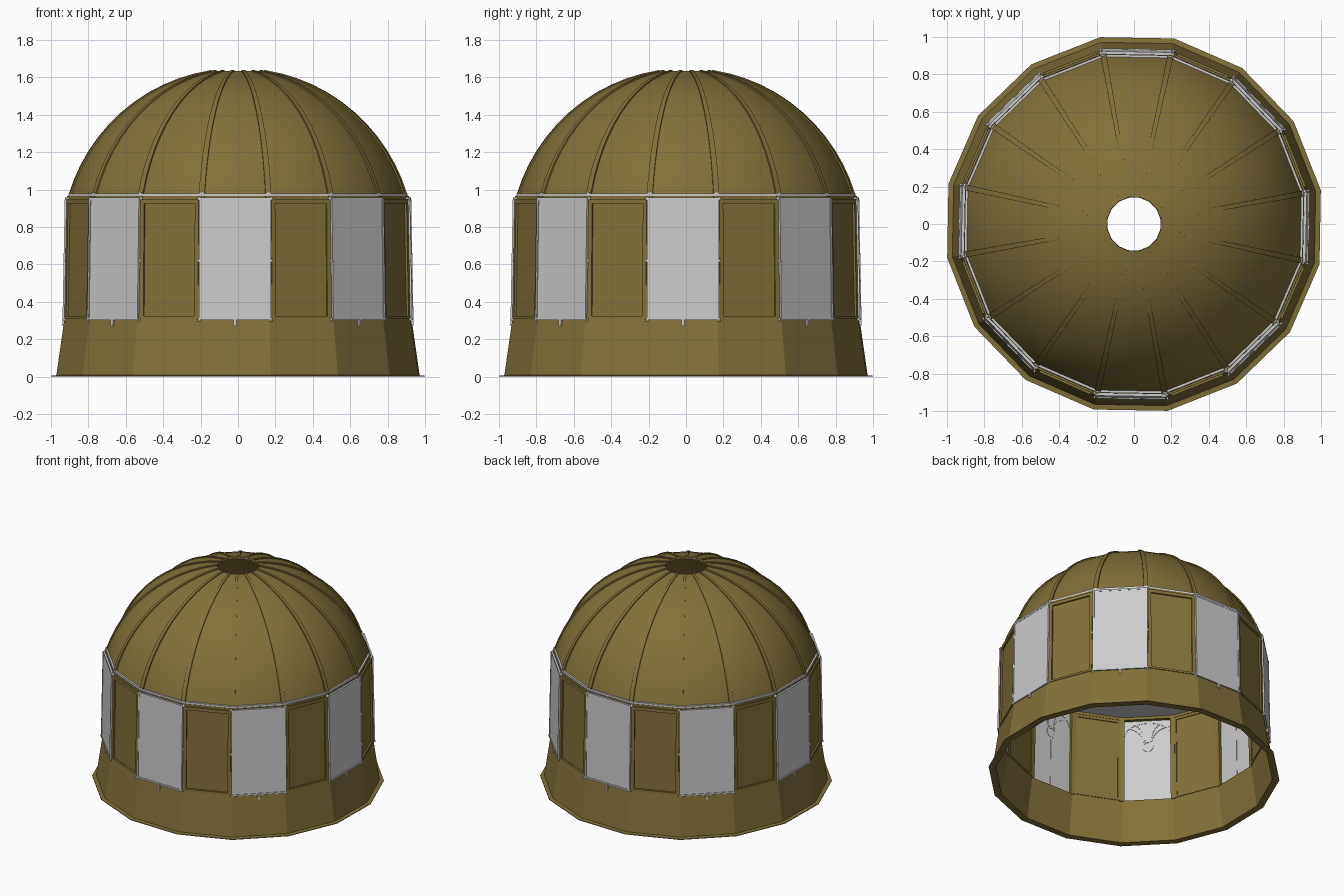
import bpy, bmesh
from math import sin, cos, pi, sqrt, radians
from mathutils import Vector, Matrix

if "Cube" in bpy.data.objects:
    bpy.data.objects.remove(bpy.data.objects["Cube"])

N = 16
PH = radians(-91)            # direction of the middle of the front face
HALF = pi / N

mat = bpy.data.materials.new("olive")
mat.diffuse_color = (0.22, 0.165, 0.04, 1)
mat.use_nodes = True
mat.node_tree.nodes["Principled BSDF"].inputs["Base Color"].default_value = mat.diffuse_color


def finish(name, bm, coloured=False, smooth=None):
    bmesh.ops.recalc_face_normals(bm, faces=bm.faces)
    me = bpy.data.meshes.new(name)
    bm.to_mesh(me)
    bm.free()
    ob = bpy.data.objects.new(name, me)
    bpy.context.collection.objects.link(ob)
    if coloured:
        me.materials.append(mat)
    if smooth:
        bpy.context.view_layer.objects.active = ob
        ob.select_set(True)
        bpy.ops.object.shade_smooth_by_angle(angle=radians(smooth))
        ob.select_set(False)
    return ob


def polar(r, a, z):
    return Vector((r * cos(a), r * sin(a), z))


def sweep(bm, rows, close):
    """Skin a list of closed vertex loops."""
    loops = [[bm.verts.new(p) for p in row] for row in rows]
    n = len(loops[0])
    for i in range(len(loops) - (0 if close else 1)):
        a, b = loops[i], loops[(i + 1) % len(loops)]
        for j in range(n):
            bm.faces.new((a[j], a[(j + 1) % n], b[(j + 1) % n], b[j]))
    if not close:
        bm.faces.new(loops[0])
        bm.faces.new(loops[-1])


def lathe(name, profile, coloured, smooth=None):
    """Revolve a closed (radius, z) outline into a 16-sided ring."""
    bm = bmesh.new()
    sweep(bm, [[polar(r, PH + HALF + 2 * HALF * k, z) for r, z in profile]
               for k in range(N)], True)
    return finish(name, bm, coloured, smooth)


def on_face(k, u, z, d=0.0, base=0.926):
    """Point on wall face k: u across, z up, d outward."""
    a = PH + 2 * HALF * k
    r = base - 0.012 * (z - 0.31) / 0.64 + d
    return Vector((r * cos(a) - u * sin(a), r * sin(a) + u * cos(a), z))


def slab(bm, k, u0, u1, z0, z1, d0, d1, base=0.926):
    rows = [[on_face(k, u, z, d, base) for u, z in
             ((u0, z0), (u1, z0), (u1, z1), (u0, z1))] for d in (d0, d1)]
    sweep(bm, rows, False)


def tube(bm, k, path, r, d, close=False):
    """Square bar along a (u, z) path lying in wall face k."""
    rows, n = [], len(path)
    for i, p in enumerate(path):
        a = path[(i - 1) % n] if close or i else path[0]
        b = path[(i + 1) % n] if close or i < n - 1 else path[-1]
        t = Vector((b[0] - a[0], b[1] - a[1])).normalized()
        nx, nz = -t.y * r, t.x * r
        rows.append([on_face(k, p[0] + s * nx, p[1] + s * nz, d + e * r)
                     for s, e in ((1, 1), (1, -1), (-1, -1), (-1, 1))])
    sweep(bm, rows, close)


def arc(cx, cz, rx, rz, a0, a1, n):
    return [(cx + rx * cos(radians(a0 + (a1 - a0) * i / n)),
             cz + rz * sin(radians(a0 + (a1 - a0) * i / n))) for i in range(n + 1)]


# Flared skirt with a thin foot flange
lathe("skirt", [(1.015, 0), (1.015, 0.005), (0.987, 0.008), (0.943, 0.31),
                (0.92, 0.31), (0.965, 0)], True)

# Dome shell: spherical profile with an open top
CZ, R, STEPS = 0.70, 0.952, 12
A0, A1 = 0.287, 1.417
angs = [A0 + (A1 - A0) * i / STEPS for i in range(STEPS + 1)]
outer = [(R * cos(a), CZ + R * sin(a) * 0.992) for a in angs]
inner = [((R - 0.014) * cos(a), CZ + (R - 0.014) * sin(a) * 0.992) for a in angs]
lathe("dome", outer + inner[::-1], True, 24)

# Dome ribs along every corner
bm = bmesh.new()
for k in range(N):
    a = PH + HALF + 2 * HALF * k
    tan = Vector((-sin(a), cos(a), 0))
    rows = []
    for e in angs:
        w = 0.007 + 0.009 * cos(e)
        rows.append([polar((R + q) * cos(e), a, CZ + (R + q) * sin(e) * 0.992) + tan * s * w
                     for s, q in ((-1, -0.018), (1, -0.018), (1, 0.006), (-1, 0.006))])
    sweep(bm, rows, False)
finish("dome_ribs", bm, True)

# Grey ring ledge between wall and dome
lathe("ring_ledge", [(0.922, 0.965), (0.922, 0.98), (0.72, 0.98), (0.72, 0.965)], False)

# Corner posts and top rail of the wall
bm = bmesh.new()
for k in range(N):
    a = PH + HALF + 2 * HALF * k
    tan = Vector((-sin(a), cos(a), 0))
    sweep(bm, [[polar(r + q, a, z) + tan * s * 0.016 for s, q in
                ((-1, -0.03), (1, -0.03), (1, 0), (-1, 0))]
               for z, r in ((0.305, 0.945), (0.965, 0.925))], False)
finish("wall_posts", bm, True)
lathe("top_rail", [(0.925, 0.945), (0.924, 0.966), (0.9, 0.966), (0.9, 0.945)], True)

# Solid wall panels with raised borders on every other face
bm = bmesh.new()
for k in range(1, N, 2):
    slab(bm, k, -0.175, 0.175, 0.305, 0.955, -0.022, -0.008)
    for u0, u1, z0, z1 in ((-0.17, -0.148, 0.31, 0.95), (0.148, 0.17, 0.31, 0.95),
                           (-0.148, 0.148, 0.31, 0.325), (-0.148, 0.148, 0.925, 0.95)):
        slab(bm, k, u0, u1, z0, z1, -0.028, 0.004)
finish("wall_panels", bm, True)

# Windows: panes, frames, tracery and knobs
panes, frames, tracery, knobs = (bmesh.new() for _ in range(4))
for k in range(0, N, 2):
    slab(panes, k, -0.185, 0.185, 0.31, 0.955, -0.005, 0.005)
    for s in (-1, 1):
        slab(frames, k, s * 0.187 - 0.006, s * 0.187 + 0.006, 0.305, 0.955, -0.01, 0.009)
    slab(frames, k, -0.2, 0.2, 0.303, 0.315, -0.01, 0.01)
    slab(frames, k, -0.19, 0.19, 0.945, 0.957, -0.01, 0.007)
    slab(frames, k, -0.008, 0.008, 0.27, 0.31, -0.004, 0.012)
    # arch, round boss, mullion and fan arcs
    tube(tracery, k, arc(0, 0.83, 0.165, 0.1, 0, 180, 16), 0.006, -0.002)
    tube(tracery, k, arc(0, 0.742, 0.033, 0.036, 0, 345, 23), 0.006, -0.002, True)
    tube(tracery, k, [(0, 0.32), (0, 0.706)], 0.005, -0.003)
    for s in (-1, 1):
        tube(tracery, k, arc(s * 0.165, 0.765, 0.14, 0.13, 90 + s * 5, 90 + s * 85, 8),
             0.005, -0.004)
        tube(tracery, k, arc(s * 0.11, 0.775, 0.09, 0.145, 90 + s * 10, 90 + s * 85, 8),
             0.005, -0.004)
        for z in (0.305, 0.62, 0.95):
            bmesh.ops.create_uvsphere(knobs, u_segments=8, v_segments=6, radius=0.012,
                matrix=Matrix.Translation(on_face(k, s * 0.19, z, -0.008)))
        slab(frames, k, s * 0.18 - 0.01, s * 0.18 + 0.01, 0.945, 0.985, -0.035, -0.012)
finish("window_panes", panes)
finish("window_frames", frames)
finish("window_tracery", tracery)
finish("window_knobs", knobs, False, 60)
